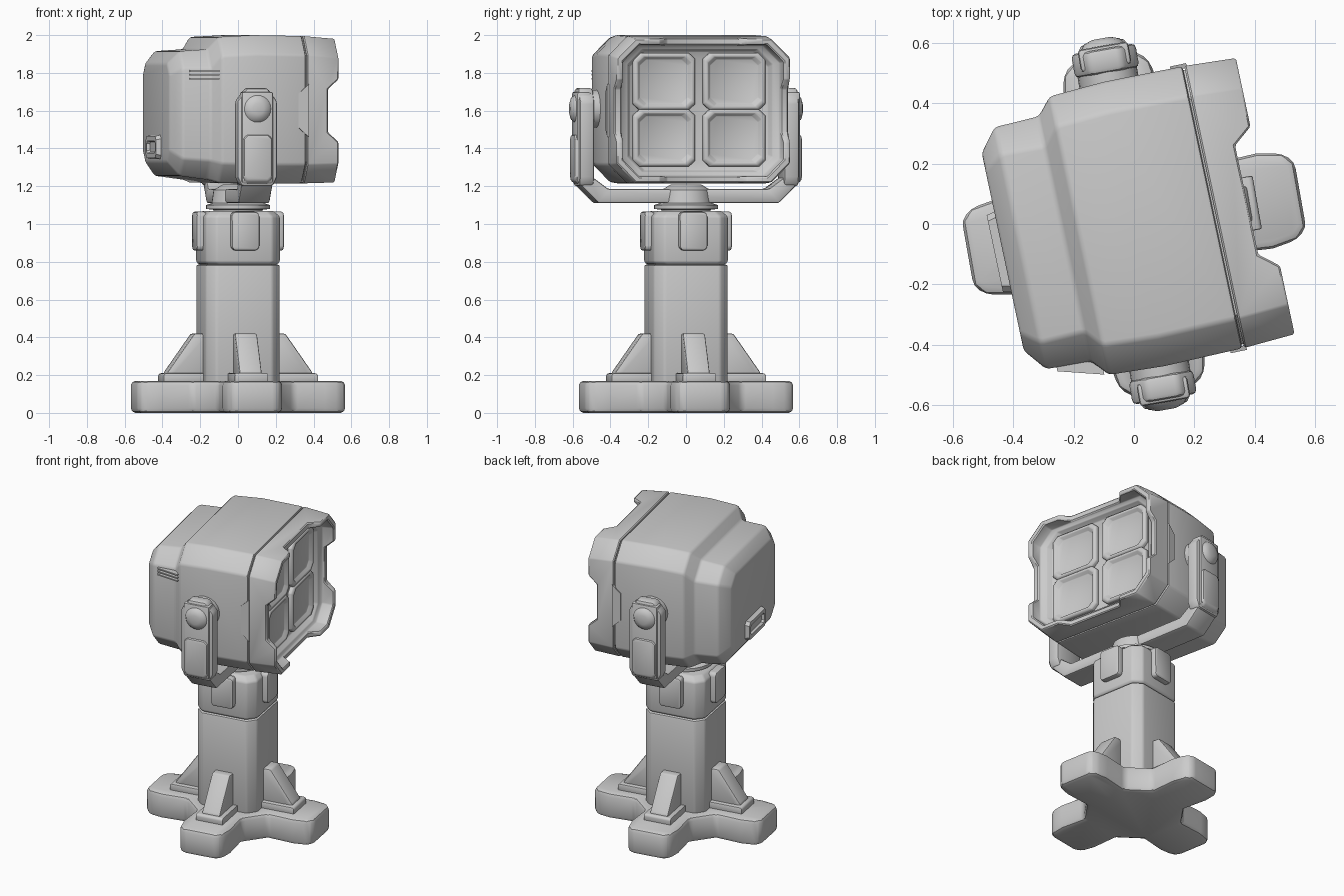
import bpy, bmesh, math
from mathutils import Vector, Matrix

if "Cube" in bpy.data.objects:
    bpy.data.objects.remove(bpy.data.objects["Cube"])

grey = bpy.data.materials.new("painted grey metal")
grey.diffuse_color = (0.6, 0.6, 0.6, 1)
grey.use_nodes = True
grey.node_tree.nodes["Principled BSDF"].inputs["Base Color"].default_value = grey.diffuse_color
YAW, HEAD_YAW = math.radians(10), math.radians(12)


def oct_ring(hu, v0, v1, c):
    """Rectangle with cut corners, as 2D points."""
    return [(-hu + c, v0), (hu - c, v0), (hu, v0 + c), (hu, v1 - c),
            (hu - c, v1), (-hu + c, v1), (-hu, v1 - c), (-hu, v0 + c)]


def place(axis, t, p):
    return {"x": (t, p[0], p[1]), "y": (p[0], t, p[1]), "z": (p[0], p[1], t)}[axis]


def apply_mod(ob, kind, **props):
    m = ob.modifiers.new(kind.lower(), kind)
    for k, v in props.items():
        setattr(m, k, v)
    bpy.context.view_layer.objects.active = ob
    bpy.ops.object.modifier_apply(modifier=m.name)


def loft(name, rings, axis="x", bevel=0.0, yaw=YAW, spin=0.0, segs=2):
    """Skin a list of (position, 2D outline) rings and cap both ends."""
    bm = bmesh.new()
    rows = [[bm.verts.new(place(axis, t, p)) for p in pts] for t, pts in rings]
    n = len(rows[0])
    for a, b in zip(rows, rows[1:]):
        for i in range(n):
            bm.faces.new((a[i], a[(i + 1) % n], b[(i + 1) % n], b[i]))
    bm.faces.new(rows[0])
    bm.faces.new(rows[-1])
    bmesh.ops.recalc_face_normals(bm, faces=bm.faces)
    bmesh.ops.transform(bm, matrix=Matrix.Rotation(spin, 4, "Z"), verts=bm.verts)
    me = bpy.data.meshes.new(name)
    bm.to_mesh(me)
    bm.free()
    me.materials.append(grey)
    ob = bpy.data.objects.new(name, me)
    bpy.context.collection.objects.link(ob)
    if bevel:
        apply_mod(ob, "BEVEL", width=bevel, segments=segs, limit_method="ANGLE",
                  angle_limit=math.radians(25))
    ob.rotation_euler.z = yaw
    return ob


def prism(name, pts, a, b, axis, **kw):
    return loft(name, [(a, pts), (b, pts)], axis, **kw)


def circle(r, cu=0, cv=0, n=24):
    return [(cu + r * math.cos(2 * math.pi * i / n), cv + r * math.sin(2 * math.pi * i / n))
            for i in range(n)]


# base: cross-shaped foot with cut corners
quarter = [(0.27, -0.15), (0.44, -0.16), (0.525, -0.145), (0.56, -0.11),
           (0.56, 0.11), (0.525, 0.145), (0.44, 0.16), (0.27, 0.15)]
cross = []
for k in range(4):
    r = Matrix.Rotation(k * math.pi / 2, 2)
    cross += [tuple(r @ Vector(p)) for p in quarter]
prism("cross_foot", cross, 0, 0.17, "z", bevel=0.025)

# column and collar
prism("column", oct_ring(0.2, -0.2, 0.2, 0.05), 0.15, 0.785, "z", bevel=0.012)
loft("collar", [(0.785, oct_ring(0.185, -0.185, 0.185, 0.05)),
                (0.797, oct_ring(0.2, -0.2, 0.2, 0.05)),
                (1.04, oct_ring(0.2, -0.2, 0.2, 0.05)),
                (1.07, oct_ring(0.17, -0.17, 0.17, 0.045))], "z", bevel=0.01)
for k in range(4):
    s = k * math.pi / 2
    # plates on the collar, gussets and pads on the feet
    prism("collar_plate", oct_ring(0.075, 0.86, 1.065, 0.015), -0.235, -0.18, "y",
          bevel=0.012, spin=s)
    prism("gusset", [(0.17, 0.17), (0.39, 0.17), (0.39, 0.215), (0.245, 0.42), (0.17, 0.42)],
          -0.06, 0.06, "y", bevel=0.01, spin=s)
    prism("gusset_pad", [(0.17, 0.16), (0.415, 0.16), (0.415, 0.2), (0.405, 0.21), (0.17, 0.21)],
          -0.09, 0.09, "y", bevel=0.006, spin=s)

# swivel neck
loft("swivel_neck", [(1.05, circle(0.13)), (1.075, circle(0.13)), (1.08, circle(0.17)),
                     (1.1, circle(0.17)), (1.11, circle(0.14)), (1.18, circle(0.13)),
                     (1.21, circle(0.08))], "z")

# yoke: U-shaped bar with an arm on each side
half_out = [(0.6, 1.7), (0.6, 1.225), (0.485, 1.11)]
half_in = [(0.43, 1.185), (0.525, 1.255), (0.525, 1.7)]
u = half_out + [(-y, z) for y, z in reversed(half_out)]
u += [(-y, z) for y, z in reversed(half_in)] + half_in
prism("yoke_bar", u, -0.085, 0.085, "x", bevel=0.012)
for s in (1, -1):
    arm = [(-0.085, 1.2), (0.085, 1.2), (0.108, 1.25), (0.108, 1.65),
           (0.055, 1.72), (-0.055, 1.72), (-0.108, 1.65), (-0.108, 1.25)]
    prism("yoke_arm", arm, s * 0.51, s * 0.59, "y", bevel=0.015)
    loft("arm_pad", [(s * 0.56, oct_ring(0.085, 1.19, 1.48, 0.02)),
                     (s * 0.612, oct_ring(0.075, 1.23, 1.47, 0.02))], "y", bevel=0.01)
    loft("pivot_bolt", [(s * y, circle(r, 0, 1.61)) for y, r in
                        ((0.46, 0.1), (0.515, 0.1), (0.52, 0.075), (0.595, 0.075),
                         (0.615, 0.06), (0.625, 0.03))], "y")

# lamp housing
loft("rear_housing", [(-0.445, oct_ring(0.335, 1.33, 1.85, 0.06)),
                      (-0.385, oct_ring(0.41, 1.255, 1.915, 0.09)),
                      (-0.235, oct_ring(0.415, 1.235, 1.925, 0.1)),
                      (-0.185, oct_ring(0.472, 1.22, 1.99, 0.1)),
                      (0.0, oct_ring(0.482, 1.215, 2.0, 0.1)),
                      (0.266, oct_ring(0.478, 1.215, 1.995, 0.1))],
     bevel=0.012, yaw=HEAD_YAW)
prism("seam_core", oct_ring(0.465, 1.23, 1.98, 0.1), 0.2, 0.3, "x", yaw=HEAD_YAW)

# front visor: hollow hood with notched rim and a sunken face
visor = loft("visor", [(0.272, oct_ring(0.478, 1.215, 1.995, 0.1)),
                       (0.445, oct_ring(0.468, 1.22, 1.98, 0.1)),
                       (0.445, oct_ring(0.435, 1.25, 1.95, 0.09)),
                       (0.37, oct_ring(0.43, 1.255, 1.945, 0.09)),
                       (0.36, oct_ring(0.39, 1.275, 1.925, 0.08)),
                       (0.32, oct_ring(0.375, 1.285, 1.915, 0.08))], yaw=HEAD_YAW)
notches = [prism("notch_cutter", [(0.6, -0.28), (0.45, -0.24), (0.382, -0.185),
                                  (0.382, 0.185), (0.45, 0.24), (0.6, 0.28)],
                 1.0, 2.2, "z", yaw=HEAD_YAW),
           prism("notch_cutter", [(0.6, 1.4), (0.45, 1.43), (0.388, 1.485),
                                  (0.388, 1.715), (0.45, 1.77), (0.6, 1.8)],
                 -0.8, 0.8, "y", yaw=HEAD_YAW)]
bpy.context.view_layer.update()
for c in notches:
    apply_mod(visor, "BOOLEAN", operation="DIFFERENCE", object=c, solver="EXACT")
    bpy.data.objects.remove(c)
apply_mod(visor, "BEVEL", width=0.006, segments=1, limit_method="ANGLE",
          angle_limit=math.radians(30))

# four framed lamp windows
for y in (-0.19, 0.19):
    for z in (1.455, 1.755):
        rings = []
        for x, h in ((0.3, 0.168), (0.34, 0.168), (0.35, 0.158), (0.35, 0.145), (0.328, 0.13)):
            rings.append((x, [(y + a, z + b * 0.9) for a, b in oct_ring(h, -h, h, 0.035)]))
        loft("lamp_window", rings, yaw=HEAD_YAW, bevel=0.003, segs=1)

# stepped side panels beside the visor seam
for s in (1, -1):
    prism("side_panel", [(0.28, 1.46), (0.28, 1.74), (0.225, 1.69), (0.225, 1.51)],
          s * 0.47, s * 0.486, "y", yaw=HEAD_YAW)

# rear latch frame, and cooling fins on one side
loft("rear_latch", [(-0.43, oct_ring(0.14, 1.34, 1.475, 0.02)),
                    (-0.472, oct_ring(0.13, 1.35, 1.465, 0.02)),
                    (-0.472, oct_ring(0.105, 1.375, 1.44, 0.012)),
                    (-0.455, oct_ring(0.1, 1.38, 1.435, 0.012))], yaw=HEAD_YAW)
for z in (1.77, 1.79, 1.81):
    prism("cooling_fin", [(-0.35, -0.4), (-0.35, -0.425), (-0.2, -0.468), (-0.2, -0.4)],
          z - 0.004, z + 0.004, "z", yaw=HEAD_YAW)

# smooth the bevels, keep hard edges
bpy.ops.object.select_all(action="SELECT")
bpy.ops.object.shade_smooth_by_angle(angle=math.radians(35))
